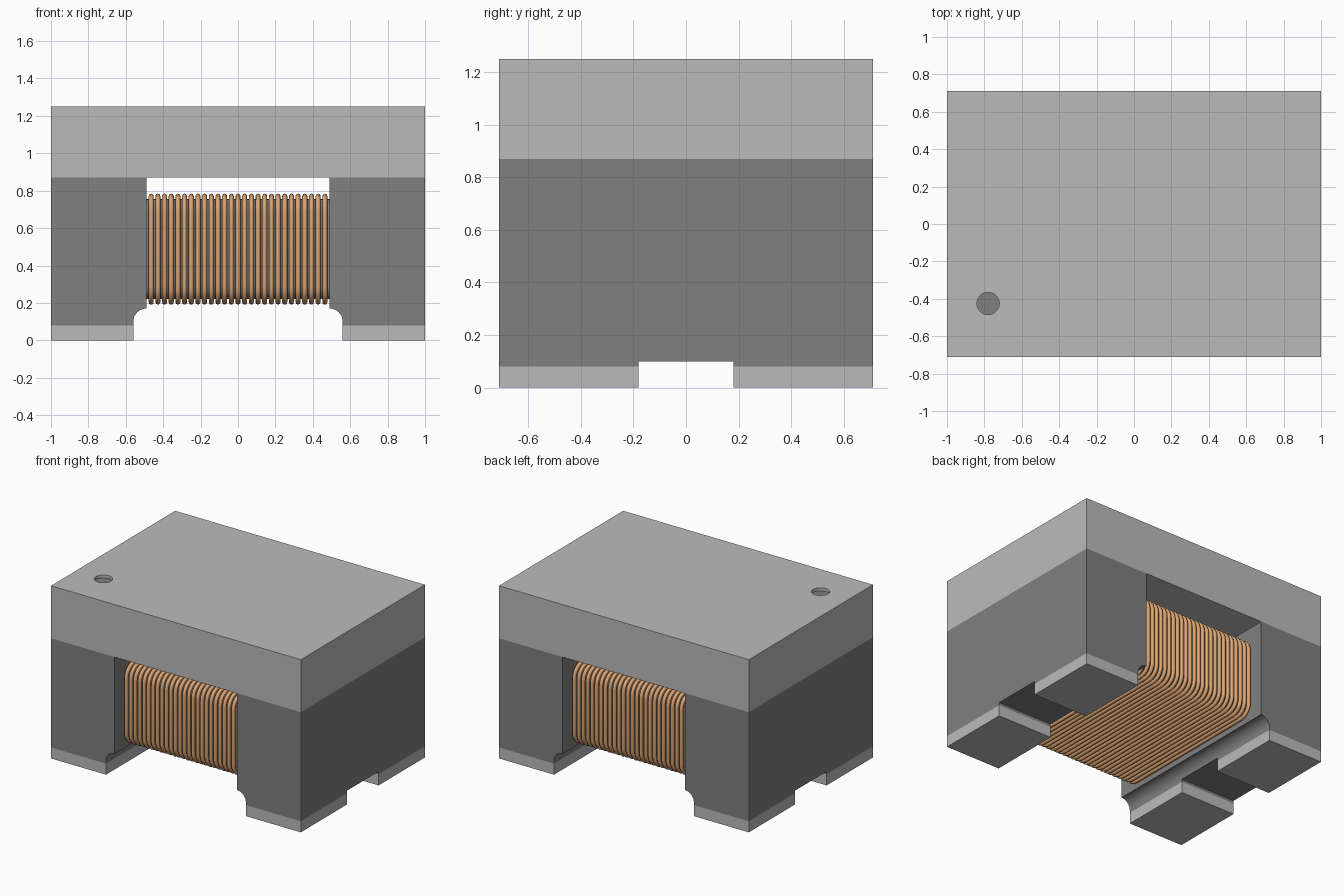
import bpy, bmesh, math

if "Cube" in bpy.data.objects:
    bpy.data.objects.remove(bpy.data.objects["Cube"], do_unlink=True)


def material(name, rgb):
    m = bpy.data.materials.new(name)
    m.use_nodes = True
    m.diffuse_color = (*rgb, 1)
    m.node_tree.nodes["Principled BSDF"].inputs["Base Color"].default_value = (*rgb, 1)
    return m


LIGHT = material("light_grey", (0.5, 0.5, 0.5))
DARK = material("dark_grey", (0.215, 0.215, 0.215))
COPPER = material("copper", (0.70, 0.37, 0.17))


def add_object(name, bm, mat):
    bmesh.ops.recalc_face_normals(bm, faces=bm.faces)
    mesh = bpy.data.meshes.new(name)
    bm.to_mesh(mesh)
    bm.free()
    mesh.materials.append(mat)
    ob = bpy.data.objects.new(name, mesh)
    bpy.context.collection.objects.link(ob)
    return ob


def prism(name, points, offset, mat):
    """Extrude a closed outline of 3D points along an offset."""
    bm = bmesh.new()
    face = bm.faces.new([bm.verts.new(p) for p in points])
    ext = bmesh.ops.extrude_face_region(bm, geom=[face])
    bmesh.ops.translate(bm, vec=offset,
                        verts=[v for v in ext["geom"] if isinstance(v, bmesh.types.BMVert)])
    return add_object(name, bm, mat)


def box(name, x, y, z, mat):
    outline = [(x[0], y[0], z[0]), (x[1], y[0], z[0]), (x[1], y[1], z[0]), (x[0], y[1], z[0])]
    return prism(name, outline, (0, 0, z[1] - z[0]), mat)


def disc(name, x, y, z, r, depth, mat):
    ring = [(x + r * math.cos(a), y + r * math.sin(a), z)
            for a in (i * math.tau / 32 for i in range(32))]
    return prism(name, ring, (0, 0, depth), mat)


def smooth(ob):
    bpy.ops.object.select_all(action="DESELECT")
    ob.select_set(True)
    bpy.context.view_layer.objects.active = ob
    bpy.ops.object.shade_smooth_by_angle(angle=math.radians(35))


def rounded_loop(half_y, z0, z1, r, steps):
    """Rounded rectangle in the YZ plane."""
    pts = []
    corners = [(1, z1 - r), (-1, z1 - r), (-1, z0 + r), (1, z0 + r)]
    for k, (sy, cz) in enumerate(corners):
        for i in range(steps + 1):
            a = (k + i / steps) * math.pi / 2
            pts.append((sy * (half_y - r) + r * math.cos(a), cz + r * math.sin(a)))
    return pts


W, D = 1.0, 0.71            # half width and half depth
LID_Z, TOP_Z = 0.87, 1.25
INNER, FOOT = 0.49, 0.56    # inner faces of flange and foot
SLOT, SLOT_Z, PAD_Z = 0.18, 0.10, 0.08

# Lid with a sunken round marker
lid = box("lid", (-W, W), (-D, D), (LID_Z, TOP_Z), LIGHT)
cutter = disc("marker_cutter", -0.78, -0.425, TOP_Z - 0.025, 0.06, 0.1, LIGHT)
cutter.hide_render = True
cut = lid.modifiers.new("marker_pit", "BOOLEAN")
cut.operation, cut.solver, cut.object = "DIFFERENCE", "EXACT", cutter
bpy.context.view_layer.objects.active = lid
bpy.ops.object.modifier_apply(modifier=cut.name)
bpy.data.objects.remove(cutter, do_unlink=True)
disc("marker_floor", -0.78, -0.425, TOP_Z - 0.026, 0.06, 0.004, DARK)

# Flanges with a concave fillet down to the feet, and four feet with pads
r = FOOT - INNER
for s, side in ((1, "left"), (-1, "right")):
    fillet = [(INNER + r * math.sin(a), SLOT_Z + r * math.cos(a))
              for a in (i * math.pi / 16 for i in range(9))]
    outline = [(W, LID_Z), (INNER, LID_Z)] + fillet + [(W, SLOT_Z)]
    flange = prism(side + "_flange", [(s * x, -D, z) for x, z in outline], (0, 2 * D, 0), DARK)
    smooth(flange)
    xs = sorted((s * FOOT, s * W))
    for t, end in ((-1, "front"), (1, "back")):
        ys = sorted((t * SLOT, t * D))
        box(f"{side}_{end}_foot", xs, ys, (PAD_Z, SLOT_Z), DARK)
        box(f"{side}_{end}_pad", xs, ys, (0, PAD_Z), LIGHT)

# Core bar under the winding
core = prism("core", [(-0.5, y, z) for y, z in rounded_loop(0.597, 0.22, 0.755, 0.07, 6)],
             (1.0, 0, 0), DARK)
smooth(core)

# Winding: evenly spaced wire turns around the core
TURNS, PITCH, WIRE = 27, 0.0357, 0.0135
curve = bpy.data.curves.new("winding", "CURVE")
curve.dimensions = "3D"
curve.bevel_depth = WIRE
curve.bevel_resolution = 2
loop = rounded_loop(0.613, 0.204, 0.771, 0.085, 6)
for n in range(TURNS):
    x = (n - (TURNS - 1) / 2) * PITCH
    spline = curve.splines.new("POLY")
    spline.points.add(len(loop) - 1)
    for p, (y, z) in zip(spline.points, loop):
        p.co = (x, y, z, 1)
    spline.use_cyclic_u = True
    spline.use_smooth = True
curve.materials.append(COPPER)
winding = bpy.data.objects.new("winding", curve)
bpy.context.collection.objects.link(winding)
